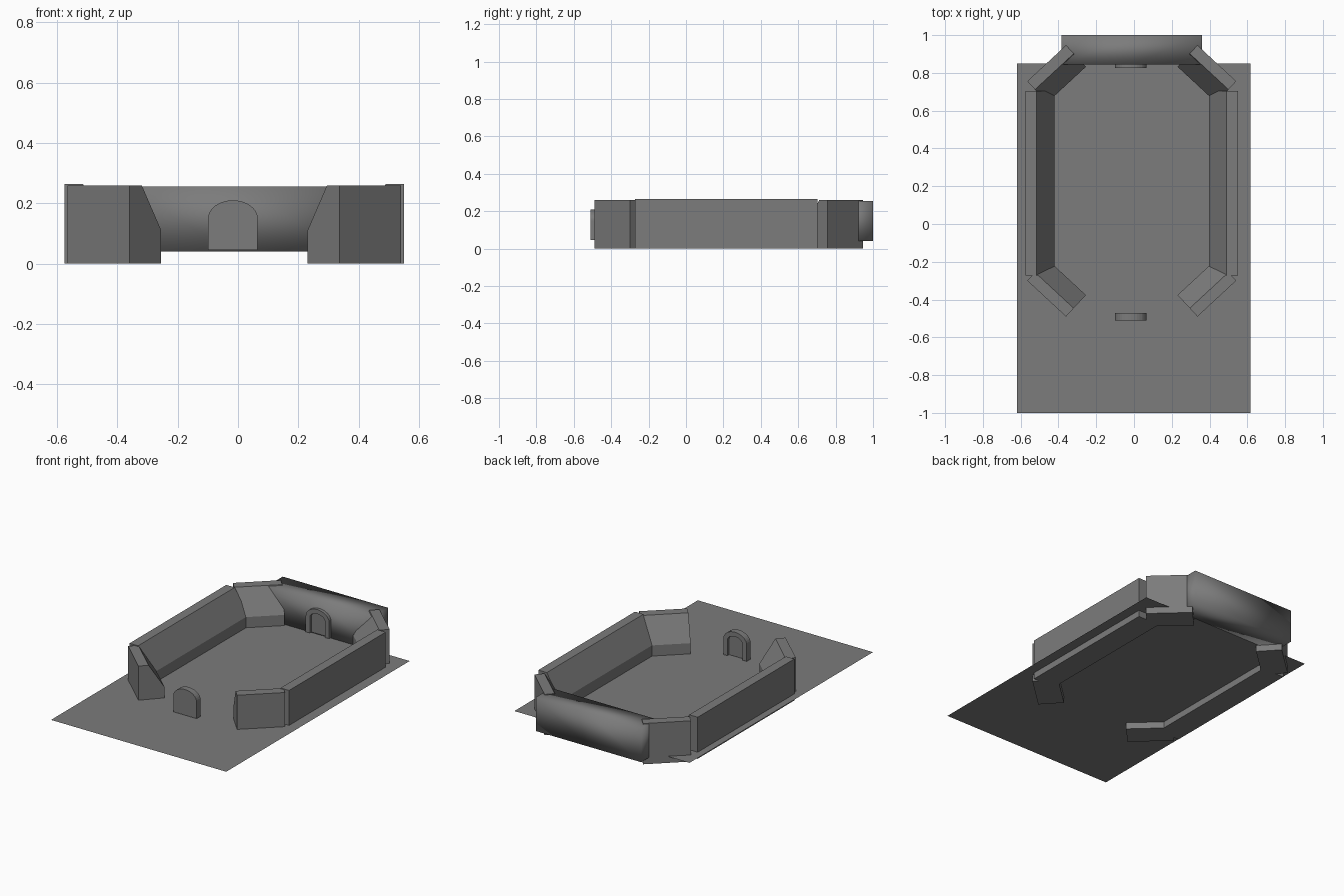
import bpy, bmesh, math
from mathutils import Vector

cube = bpy.data.objects.get("Cube")
if cube:
    bpy.data.objects.remove(cube, do_unlink=True)

# Single stone colour
stone = bpy.data.materials.new("stone_grey")
stone.use_nodes = True
colour = (0.2, 0.2, 0.2, 1)
stone.diffuse_color = colour
stone.node_tree.nodes["Principled BSDF"].inputs["Base Color"].default_value = colour

CX, CY = -0.012, 0.228      # centre of the walled yard


def finish(name, bm, smooth=False):
    bmesh.ops.recalc_face_normals(bm, faces=bm.faces)
    for f in bm.faces:
        f.smooth = smooth
    mesh = bpy.data.meshes.new(name)
    bm.to_mesh(mesh)
    bm.free()
    mesh.materials.append(stone)
    obj = bpy.data.objects.new(name, mesh)
    bpy.context.collection.objects.link(obj)
    return obj


def prism(name, points, offset):
    """Extrude a closed outline of 3D points along an offset."""
    bm = bmesh.new()
    face = bm.faces.new([bm.verts.new(p) for p in points])
    new = bmesh.ops.extrude_face_region(bm, geom=[face], use_keep_orig=True)
    verts = [g for g in new["geom"] if isinstance(g, bmesh.types.BMVert)]
    bmesh.ops.translate(bm, verts=verts, vec=offset)
    return finish(name, bm)


def wall(name, start, end, inward, height):
    """Wall with a vertical outside and a sloped upper inside."""
    start, end, inward = (Vector((*v, 0)) for v in (start, end, inward))
    inward.normalize()
    profile = [(0, 0), (0.155, 0), (0.155, 0.11), (0.06, height), (0, height)]
    points = [start + inward * d + Vector((0, 0, z)) for d, z in profile]
    prism(name, points, end - start)


# Ground sheet
bm = bmesh.new()
bm.faces.new([bm.verts.new((x, y, 0.042)) for x, y in
              ((-0.62, -1), (0.617, -1), (0.617, 0.85), (-0.62, 0.85))])
finish("ground", bm)

# Side walls and angled corner walls
for sx, side in ((1, "left"), (-1, "right")):
    def at(x, y):
        return (CX + sx * x, CY + y)
    wall(side + "_wall", at(0.563, -0.5), at(0.563, 0.475), (-sx, 0), 0.265)
    for sy, end in ((-1, "front"), (1, "back")):
        wall(f"{end}_{side}_corner_wall", at(0.553, sy * 0.528),
             at(0.348, sy * 0.718), (-sx * 0.19, -sy * 0.205), 0.26)

# Softly shaded back wall
bm = bmesh.new()
bmesh.ops.create_cube(bm, size=1)
bmesh.ops.scale(bm, vec=(0.745, 0.155, 0.215), verts=bm.verts)
bmesh.ops.translate(bm, vec=(CX, 0.9225, 0.148), verts=bm.verts)
bmesh.ops.bisect_plane(bm, geom=bm.verts[:] + bm.edges[:] + bm.faces[:],
                       plane_co=(CX, 0, 0), plane_no=(1, 0, 0))
finish("back_wall", bm, smooth=True)


# Arched doorways: a raised frame around a recessed panel
def arch(half, spring, top, y):
    pts = [Vector((-half, y, 0.046))]
    for i in range(17):
        a = math.pi * (1 - i / 16)
        pts.append(Vector((half * math.cos(a), y, spring + (top - spring) * math.sin(a))))
    pts.append(Vector((half, y, 0.046)))
    return [p + Vector((-0.017, 0, 0)) for p in pts]


for end, y, facing in (("front", -0.51, 1), ("back", 0.865, -1)):
    outer = arch(0.0825, 0.15, 0.21, y)
    inner = arch(0.054, 0.145, 0.182, y)
    prism(end + "_door_frame", outer + inner[::-1], (0, facing * 0.04, 0))
    prism(end + "_door_panel", inner, (0, facing * 0.022, 0))
